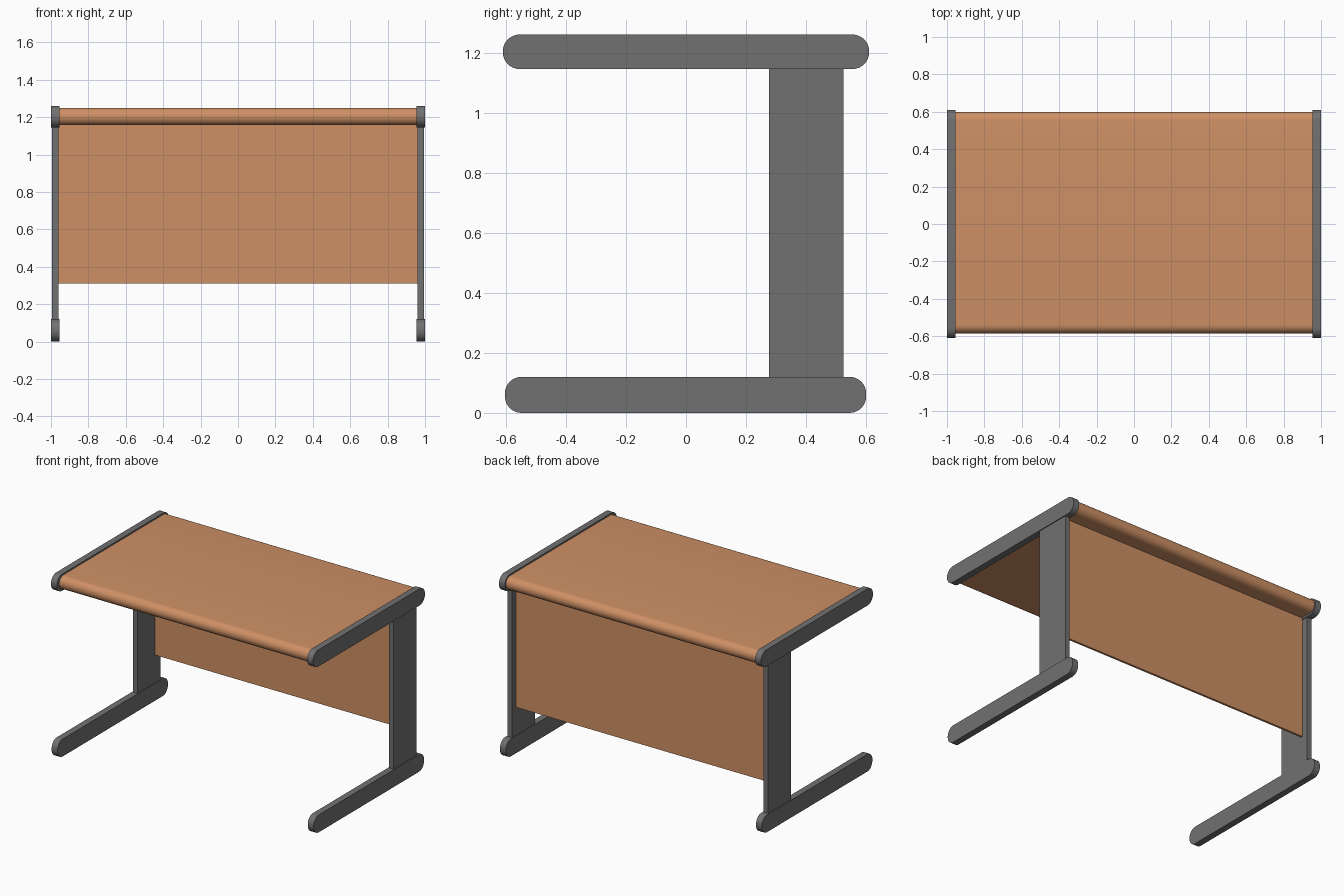
import bpy
import bmesh
import math

cube = bpy.data.objects.get("Cube")
if cube:
    bpy.data.objects.remove(cube, do_unlink=True)


def material(name, color):
    mat = bpy.data.materials.new(name)
    mat.use_nodes = True
    mat.diffuse_color = color
    mat.node_tree.nodes["Principled BSDF"].inputs["Base Color"].default_value = color
    return mat


wood = material("warm wood", (0.62, 0.28, 0.13, 1))
metal = material("dark grey metal", (0.165, 0.165, 0.165, 1))


def extrude_profile(name, points, x0, x1, mat):
    """Extrude a (y, z) outline along x from x0 to x1."""
    bm = bmesh.new()
    face = bm.faces.new([bm.verts.new((x0, y, z)) for y, z in points])
    result = bmesh.ops.extrude_face_region(bm, geom=[face])
    moved = [v for v in result["geom"] if isinstance(v, bmesh.types.BMVert)]
    bmesh.ops.translate(bm, verts=moved, vec=(x1 - x0, 0, 0))
    bmesh.ops.recalc_face_normals(bm, faces=bm.faces)
    mesh = bpy.data.meshes.new(name)
    bm.to_mesh(mesh)
    bm.free()
    obj = bpy.data.objects.new(name, mesh)
    bpy.context.collection.objects.link(obj)
    mesh.materials.append(mat)
    bpy.ops.object.select_all(action="DESELECT")
    obj.select_set(True)
    bpy.context.view_layer.objects.active = obj
    bpy.ops.object.shade_smooth_by_angle(angle=math.radians(35))
    return obj


def rounded(y0, y1, z0, z1, radius, steps=8):
    """Rectangle outline with rounded corners."""
    corners = [(y1 - radius, z1 - radius), (y0 + radius, z1 - radius),
               (y0 + radius, z0 + radius), (y1 - radius, z0 + radius)]
    points = []
    for i, (cy, cz) in enumerate(corners):
        for k in range(steps + 1):
            a = math.pi / 2 * (i + k / steps)
            points.append((cy + radius * math.cos(a), cz + radius * math.sin(a)))
    return points


def box(y0, y1, z0, z1):
    return [(y0, z0), (y1, z0), (y1, z1), (y0, z1)]


# Desktop with rounded front and back edges
extrude_profile("desktop", rounded(-0.585, 0.6, 1.158, 1.25, 0.045), -0.955, 0.955, wood)

# Modesty panel between the columns
extrude_profile("modesty_panel", box(0.465, 0.48, 0.312, 1.16), -0.962, 0.962, wood)

# Side frames: foot, column and top rail
for side, s in (("left", 1), ("right", -1)):
    extrude_profile(side + "_foot", rounded(-0.603, 0.6, 0, 0.12, 0.055), s * 0.955, s, metal)
    extrude_profile(side + "_column", box(0.276, 0.524, 0.118, 1.147), s * 0.96, s * 0.994, metal)
    extrude_profile(side + "_rail", rounded(-0.61, 0.61, 1.145, 1.26, 0.056), s * 0.955, s, metal)
